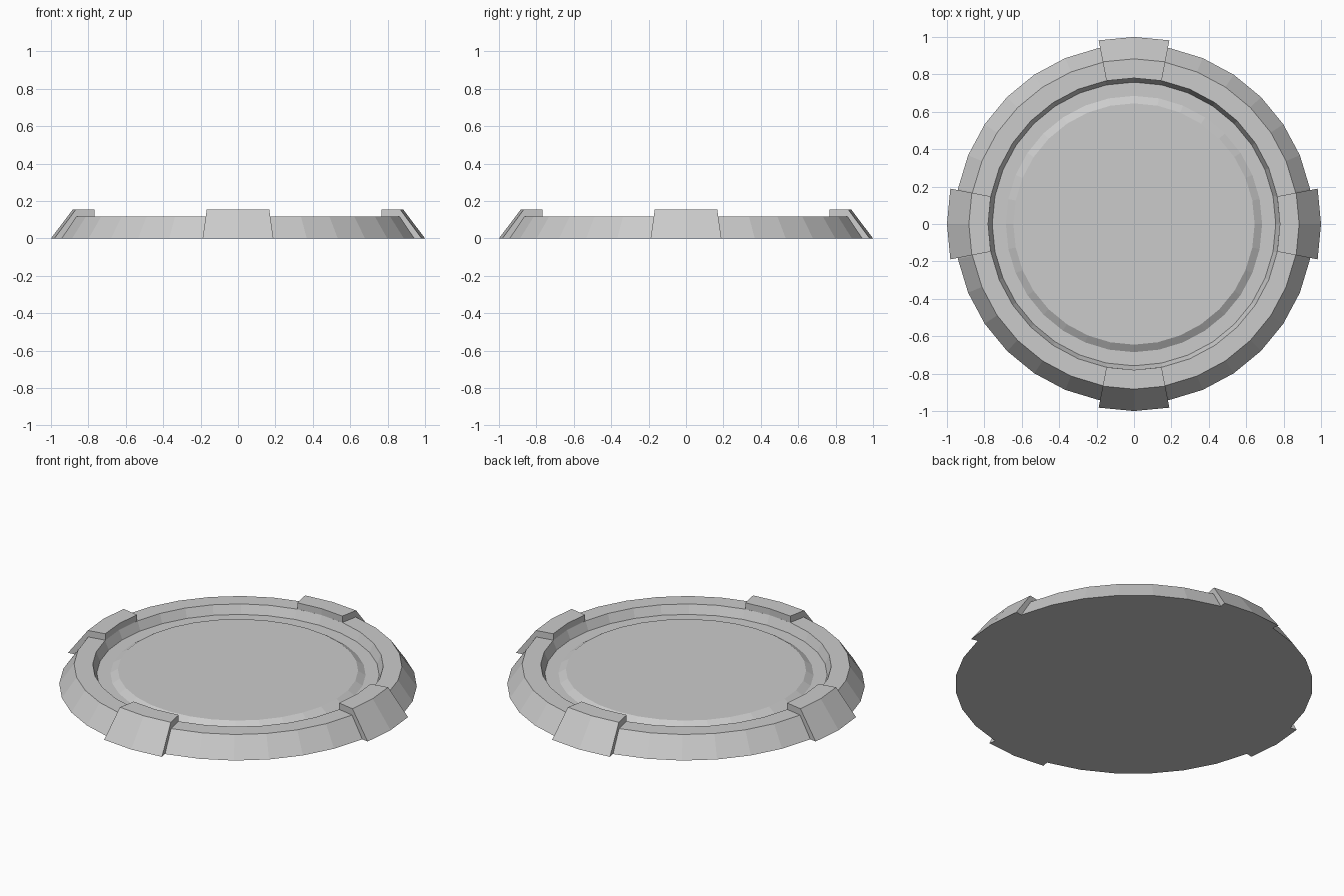
import bpy, bmesh, math

cube = bpy.data.objects.get("Cube")
if cube:
    bpy.data.objects.remove(cube, do_unlink=True)

stone = bpy.data.materials.new("light_grey")
stone.use_nodes = True
GREY = (0.6, 0.6, 0.6, 1)
stone.diffuse_color = GREY
stone.node_tree.nodes["Principled BSDF"].inputs["Base Color"].default_value = GREY

SIDES = 32


def finish(name, bm):
    bmesh.ops.recalc_face_normals(bm, faces=bm.faces)
    mesh = bpy.data.meshes.new(name)
    bm.to_mesh(mesh)
    bm.free()
    mesh.materials.append(stone)
    obj = bpy.data.objects.new(name, mesh)
    bpy.context.collection.objects.link(obj)
    return obj


def sweep(bm, profile, angles):
    """Place the (radius, height) profile at each angle."""
    return [[bm.verts.new((r * math.cos(a), r * math.sin(a), z)) for r, z in profile]
            for a in angles]


def lathe(name, profile):
    """Full turn of an open profile, capped at both ends."""
    bm = bmesh.new()
    cols = sweep(bm, profile, [math.tau * i / SIDES for i in range(SIDES)])
    for i, a in enumerate(cols):
        b = cols[(i + 1) % SIDES]
        for k in range(len(profile) - 1):
            bm.faces.new((a[k], b[k], b[k + 1], a[k + 1]))
    bm.faces.new([c[0] for c in cols])
    bm.faces.new([c[-1] for c in cols])
    return finish(name, bm)


def wedge(name, profile, centre, half):
    """Solid arc of a closed profile around a centre angle."""
    bm = bmesh.new()
    cols = sweep(bm, profile, [centre - half, centre, centre + half])
    n = len(profile)
    for a, b in zip(cols, cols[1:]):
        for k in range(n):
            bm.faces.new((a[k], b[k], b[(k + 1) % n], a[(k + 1) % n]))
    bm.faces.new(cols[0])
    bm.faces.new(cols[-1])
    return finish(name, bm)


# Sloped rim, recessed floor and raised centre disc
lathe("round_base", [(0.96, 0), (0.88, 0.117), (0.78, 0.117), (0.758, 0.065),
                     (0.685, 0.065), (0.645, 0.09)])

# Four raised blocks across the rim
block = [(1.0, 0), (0.883, 0.155), (0.78, 0.155), (0.78, 0.11), (0.9, 0)]
for i, side in enumerate(("left", "back", "right", "front")):
    wedge(side + "_rim_block", block, i * math.pi / 2, math.radians(10.9))
